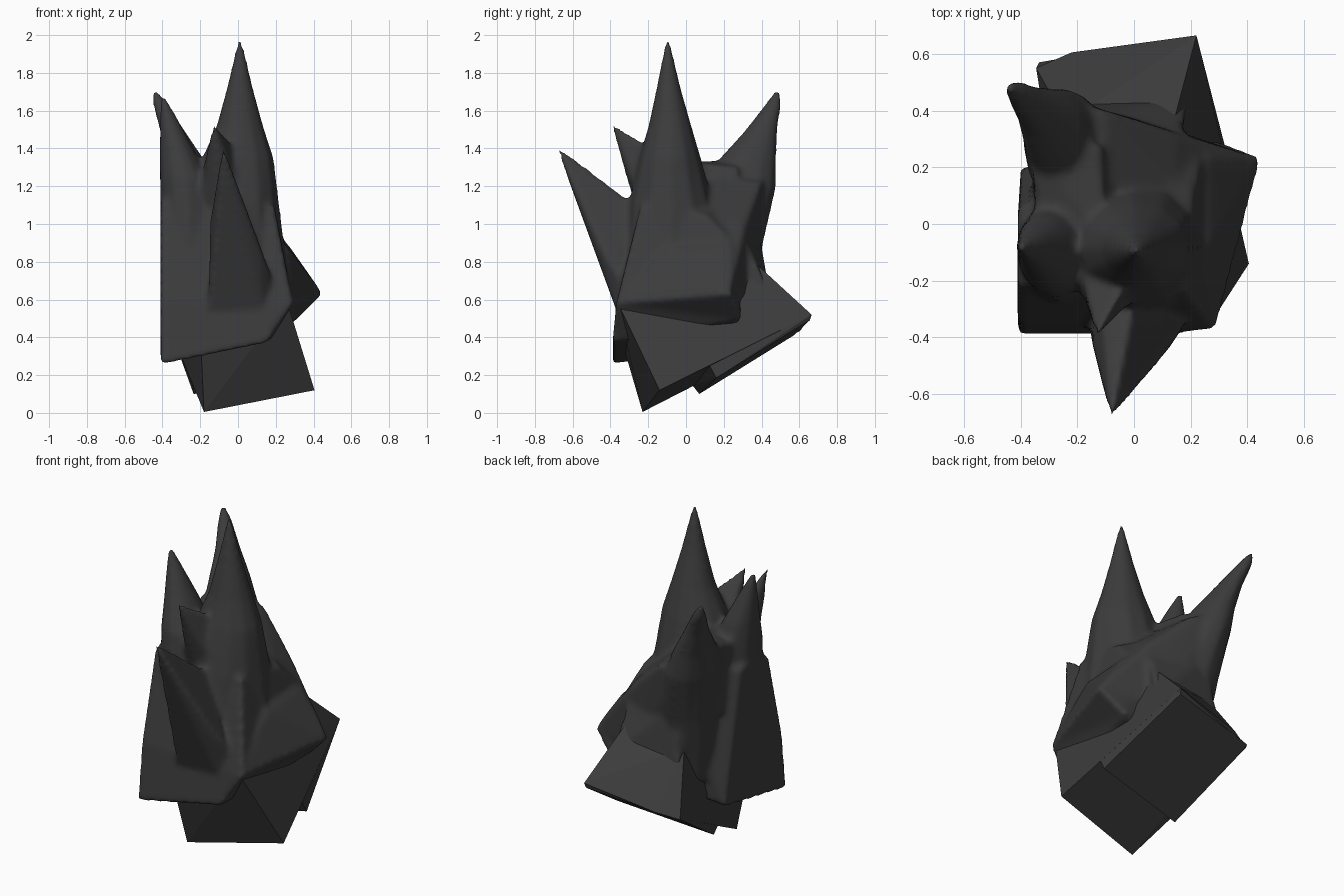
import bpy, bmesh, math

dark = bpy.data.materials.new("dark_stone")
dark.diffuse_color = (0.045, 0.045, 0.045, 1)


def hull(bm, pts):
    """Convex chunk through a few corner points."""
    verts = [bm.verts.new(p) for p in pts]
    res = bmesh.ops.convex_hull(bm, input=verts)
    spare = {g for g in res["geom_interior"] + res["geom_unused"]
             if isinstance(g, bmesh.types.BMVert)}
    if spare:
        bmesh.ops.delete(bm, geom=list(spare), context='VERTS')


def spike(bm, rings, n=12):
    """Tapering horn through elliptical rings (x, y, z, rx, ry)."""
    loops = []
    for x, y, z, rx, ry in rings:
        loops.append([bm.verts.new((x + rx * math.cos(math.tau * i / n),
                                    y + ry * math.sin(math.tau * i / n), z))
                      for i in range(n)])
    for a, b in zip(loops, loops[1:]):
        for i in range(n):
            j = (i + 1) % n
            bm.faces.new((a[i], a[j], b[j], b[i]))
    bm.faces.new(loops[0][::-1])
    bm.faces.new(loops[-1])


def finish(bm, name):
    bmesh.ops.recalc_face_normals(bm, faces=bm.faces[:])
    me = bpy.data.meshes.new(name)
    bm.to_mesh(me)
    bm.free()
    ob = bpy.data.objects.new(name, me)
    me.materials.append(dark)
    bpy.context.collection.objects.link(ob)
    return ob


# Rock body with overhanging skirt
bm = bmesh.new()
hull(bm, [(-.41, -.39, .255), (.15, -.39, .37), (.29, -.37, .58), (-.41, -.35, .6),
          (.31, .29, .49), (-.40, .2, .36), (-.41, -.22, 1.12), (-.41, .05, 1.15),
          (.19, -.24, 1.1), (.21, .1, 1.05), (.24, .22, .93), (-.1, .25, 1.15)])

# Right corner flaring out
hull(bm, [(.45, .235, .63), (.31, .29, .49), (.29, -.37, .58), (.26, -.1, .88),
          (.26, .24, .90), (0, .3, .6), (0, 0, .7)])

# Tall central spike
spike(bm, [(.02, -.08, .7, .25, .26), (0, -.08, 1.1, .22, .225),
           (0, -.085, 1.35, .19, .165), (.01, -.085, 1.52, .125, .115),
           (.01, -.092, 1.72, .07, .065), (.01, -.097, 1.97, .012, .012)])

# Left spike
spike(bm, [(-.26, -.09, .9, .15, .2), (-.285, -.09, 1.25, .13, .16),
           (-.325, -.08, 1.4, .09, .11), (-.365, -.08, 1.55, .05, .055),
           (-.40, -.08, 1.68, .012, .012)])

# Back spike, the saddle beside it and the ridge falling to the right corner
spike(bm, [(-.14, .2, .5, .16, .15), (-.19, .24, .9, .16, .17),
           (-.25, .28, 1.2, .14, .20), (-.29, .33, 1.35, .105, .15),
           (-.35, .40, 1.5, .065, .085), (-.41, .46, 1.63, .04, .045),
           (-.44, .485, 1.71, .012, .012)])
hull(bm, [(-.36, .28, 1.34), (-.34, -.08, 1.27), (-.1, -.05, 1.33), (-.12, .28, 1.30),
          (-.36, .2, .9), (-.33, -.1, .9), (0, -.05, 1), (0, .25, 1)])
hull(bm, [(-.3, .455, 1.28), (-.3, .2, 1.28), (-.1, .40, 1.22), (-.08, .12, 1.25),
          (.15, .31, 1.0), (.15, .15, 1.05), (.43, .235, .65), (.15, .33, .6),
          (-.2, .36, .75), (-.25, .15, .6)])

# Leaning front spike
hull(bm, [(-.08, -.69, 1.42), (-.15, -.41, 1.0), (-.11, -.33, 1.11),
          (0, -.28, 1.11), (.18, -.36, .72), (.12, -.45, .85),
          (-.16, -.36, .52), (.13, -.36, .52), (0, -.2, .7)])

# Small fin behind the front spike
hull(bm, [(-.13, -.40, 1.54), (-.18, -.2, 1.33), (-.02, -.2, 1.42),
          (-.1, -.28, 1.12), (.03, -.24, 1.1), (-.2, -.2, 1.05), (-.08, -.1, 1.2)])

# Filler blending the back of the body into the base
hull(bm, [(.16, .30, .95), (-.2, .38, 1.0), (.16, .39, .74), (-.24, .38, .76),
          (.2, .45, .6), (-.25, .43, .6), (.1, .1, .6), (-.2, .1, .6)])

body = finish(bm, "spiked_rock")
rm = body.modifiers.new("merge", 'REMESH')
rm.mode = 'VOXEL'
rm.voxel_size = 0.016
rm.use_smooth_shade = True
sm = body.modifiers.new("soften", 'SMOOTH')
sm.factor = 0.5
sm.iterations = 8

# Tilted tapering base block
A, B, C = (-.18, -.23, .005), (.405, -.14, .12), (.22, .665, .52)
bm = bmesh.new()
hull(bm, [A, B, C, (-.22, .605, .435), (-.345, .55, .405),
          (-.2, -.36, .45), (.26, -.365, .59), (.14, .36, .80), (-.24, .36, .74)])
finish(bm, "base_block")

# Wedge step under the back of the base
bm = bmesh.new()
hull(bm, [(.345, .125, .25), (-.24, .035, .145), (.35, .16, .185), (-.235, .07, .10),
          C, (-.345, .55, .405), (.215, .655, .49), (-.335, .57, .41)])
finish(bm, "base_step")
